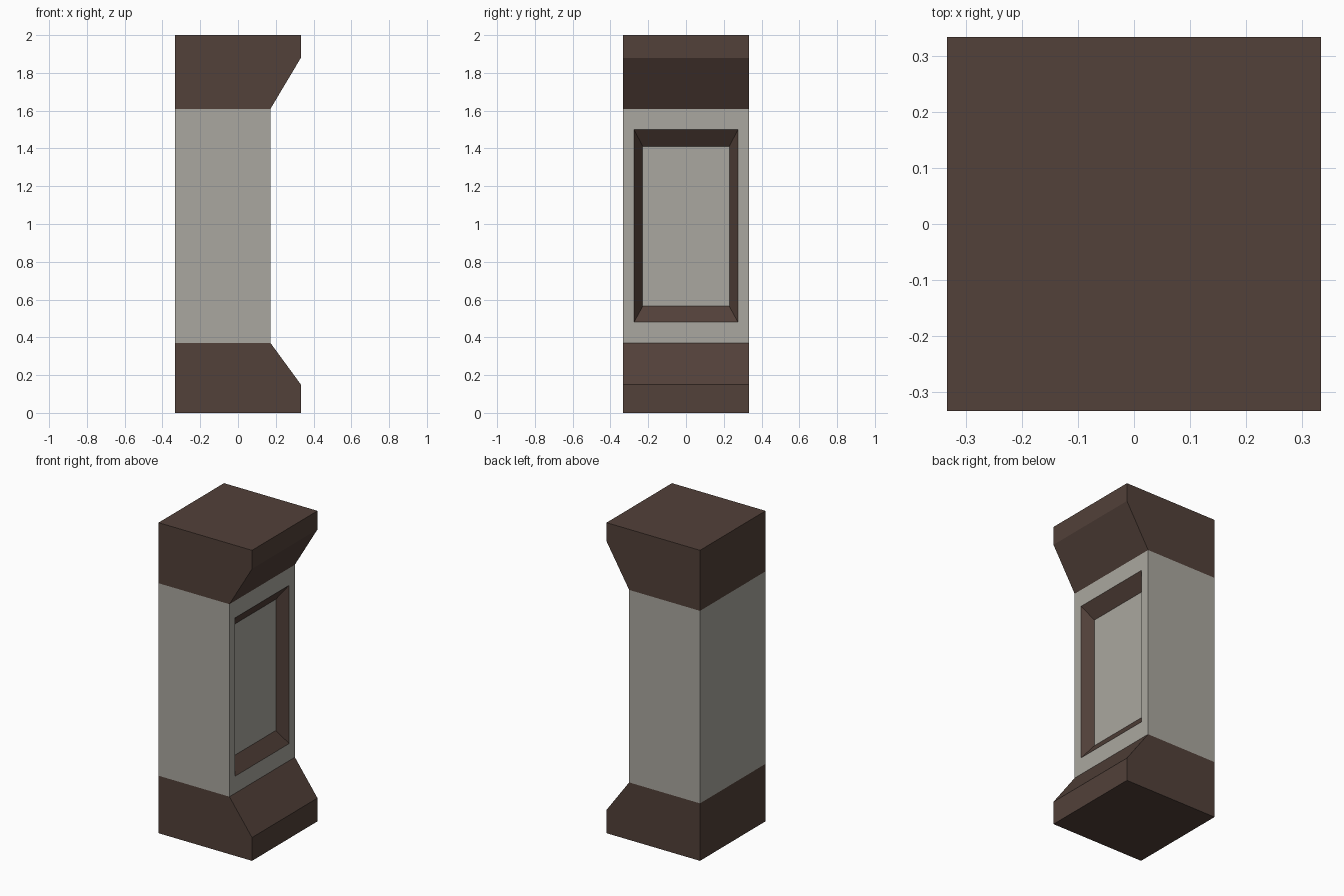
import bpy, bmesh

if "Cube" in bpy.data.objects:
    bpy.data.objects.remove(bpy.data.objects["Cube"])

W = 0.333      # half width
NECK = 0.172   # x of the recessed middle face
DEPTH = 0.063  # depth of the panel recess


def material(name, rgb):
    m = bpy.data.materials.new(name)
    m.diffuse_color = (*rgb, 1)
    m.use_nodes = True
    m.node_tree.nodes["Principled BSDF"].inputs["Base Color"].default_value = m.diffuse_color
    return m


brown = material("dark brown", (0.084, 0.052, 0.041))
grey = material("warm grey", (0.402, 0.386, 0.348))

bm = bmesh.new()


def face(verts, mat):
    f = bm.faces.new(verts)
    f.material_index = mat
    return f


def bridge(a, b, mat, skip=()):
    for i in range(4):
        if i not in skip:
            j = (i + 1) % 4
            face((a[i], a[j], b[j], b[i]), mat)


# Column: stacked rectangular rings, flaring only toward +x at base and cap
levels = [(0, W), (0.15, W), (0.37, NECK), (1.61, NECK), (1.88, W), (2, W)]
rings = [[bm.verts.new((x, y, z)) for x, y in ((-W, -W), (xr, -W), (xr, W), (-W, W))]
         for z, xr in levels]
face(rings[0][::-1], 0)
for k in range(5):
    shaft = k == 2
    bridge(rings[k], rings[k + 1], 1 if shaft else 0, skip=(1,) if shaft else ())
face(rings[-1], 0)


# Recessed panel: grey border, brown sloped frame, grey back
def panel_ring(x, half, z0, z1):
    return [bm.verts.new(p) for p in
            ((x, -half, z0), (x, half, z0), (x, half, z1), (x, -half, z1))]


border = [rings[2][1], rings[2][2], rings[3][2], rings[3][1]]
outer = panel_ring(NECK, 0.275, 0.48, 1.50)
inner = panel_ring(NECK - DEPTH, 0.229, 0.565, 1.41)
bridge(border, outer, 1)
bridge(outer, inner, 0)
face(inner, 1)

bmesh.ops.recalc_face_normals(bm, faces=bm.faces[:])
mesh = bpy.data.meshes.new("panelled_pillar")
bm.to_mesh(mesh)
bm.free()
mesh.materials.append(brown)
mesh.materials.append(grey)
bpy.context.collection.objects.link(bpy.data.objects.new("panelled_pillar", mesh))
